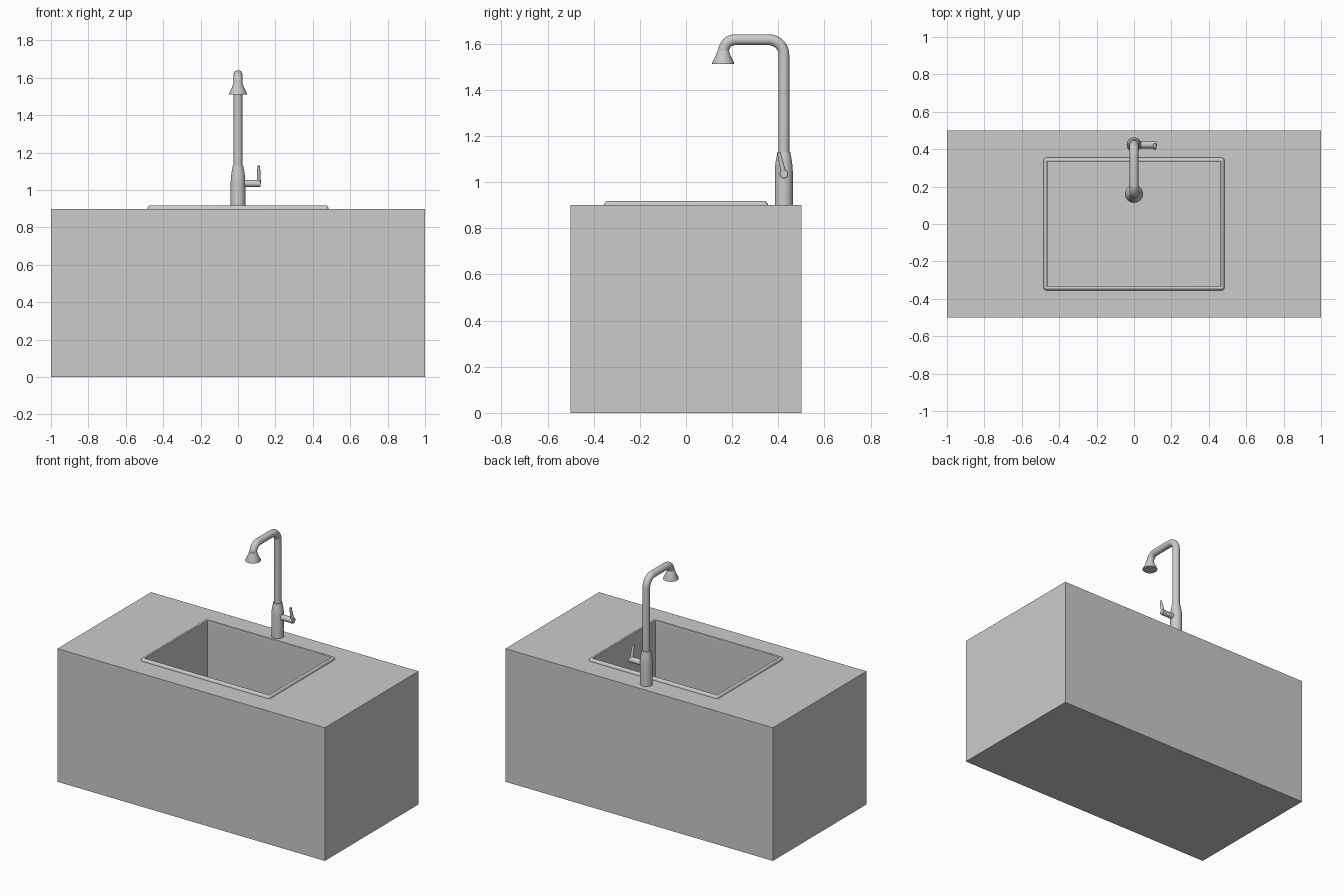
import bpy, bmesh, math
from mathutils import Vector

if "Cube" in bpy.data.objects:
    bpy.data.objects.remove(bpy.data.objects["Cube"])


def finish(name, bm, smooth=True):
    bmesh.ops.recalc_face_normals(bm, faces=bm.faces)
    mesh = bpy.data.meshes.new(name)
    bm.to_mesh(mesh)
    bm.free()
    ob = bpy.data.objects.new(name, mesh)
    bpy.context.collection.objects.link(ob)
    if smooth:
        bpy.ops.object.select_all(action='DESELECT')
        ob.select_set(True)
        bpy.context.view_layer.objects.active = ob
        bpy.ops.object.shade_smooth_by_angle(angle=math.radians(35))
    return ob


def loft(name, rings, closed=False, smooth=True):
    """Join point rings with quads; cap the ends or close into a loop."""
    bm = bmesh.new()
    loops = [[bm.verts.new(p) for p in ring] for ring in rings]
    n = len(loops[0])
    pairs = list(zip(loops, loops[1:]))
    if closed:
        pairs.append((loops[-1], loops[0]))
    else:
        bm.faces.new(loops[0])
        bm.faces.new(loops[-1])
    for a, b in pairs:
        for i in range(n):
            j = (i + 1) % n
            bm.faces.new((a[i], a[j], b[j], b[i]))
    return finish(name, bm, smooth)


def rect(hx, hy, z, r=0.0, steps=4):
    """Rectangle, with rounded corners when r is given."""
    if not r:
        return [(hx, hy, z), (-hx, hy, z), (-hx, -hy, z), (hx, -hy, z)]
    pts = []
    for k, (sx, sy) in enumerate([(1, 1), (-1, 1), (-1, -1), (1, -1)]):
        for i in range(steps + 1):
            a = (k + i / steps) * math.pi / 2
            pts.append((sx * (hx - r) + r * math.cos(a), sy * (hy - r) + r * math.sin(a), z))
    return pts


def circle(r, centre, axis, n=32):
    rot = Vector((0, 0, 1)).rotation_difference(Vector(axis))
    return [Vector(centre) + rot @ Vector((r * math.cos(2 * math.pi * i / n),
                                           r * math.sin(2 * math.pi * i / n), 0)) for i in range(n)]


def turned(name, start, axis, profile):
    """Solid of revolution from (radius, distance along axis) pairs."""
    axis = Vector(axis).normalized()
    return loft(name, [circle(r, Vector(start) + axis * d, axis) for r, d in profile])


# Counter block with the basin sunk into it
loft("counter_with_basin", [rect(1, 0.5, 0), rect(1, 0.5, 0.9),
                            rect(0.465, 0.337, 0.9), rect(0.465, 0.337, 0.42)], smooth=False)

# Rounded rim around the basin: (half x, height, corner radius)
rim = [(0.484, 0.899, 0.016), (0.483, 0.907, 0.015), (0.479, 0.914, 0.011), (0.473, 0.918, 0.006),
       (0.468, 0.918, 0.004), (0.464, 0.915, 0.003), (0.463, 0.909, 0.003), (0.463, 0.899, 0.003)]
loft("sink_rim", [rect(x, x - 0.129, z, r) for x, z, r in rim], closed=True)

# Tap body
TY = 0.424
turned("tap_body", (0, TY, 0.9), (0, 0, 1),
       [(0.039, 0), (0.039, 0.14), (0.038, 0.165), (0.035, 0.19), (0.030, 0.218), (0.028, 0.23)])

# Spout pipe: upright, bend, level run, bend down
R1, R2, SY, TOP = 0.065, 0.05, 0.163, 1.617
path = [((0, TY, 1.1), 90)]
path += [((0, TY - R1 + R1 * math.cos(a), TOP - R1 + R1 * math.sin(a)), math.degrees(a) + 90)
         for a in [math.pi / 2 * i / 8 for i in range(9)]]
path += [((0, SY + R2 + R2 * math.cos(a), TOP - R2 + R2 * math.sin(a)), math.degrees(a) + 90)
         for a in [math.pi / 2 * (1 + i / 8) for i in range(9)]]
rings = []
for c, deg in path:
    t = math.radians(deg)
    side = Vector((0, math.sin(t), -math.cos(t)))
    rings.append([Vector(c) + 0.0235 * (Vector((1, 0, 0)) * math.cos(u) + side * math.sin(u))
                  for u in [2 * math.pi * k / 32 for k in range(32)]])
loft("spout_pipe", rings)

# Flared spray head
turned("spray_head", (0, SY - 0.002, 1.57), (0, 0, -1),
       [(0.0235, 0), (0.028, 0.008), (0.029, 0.015), (0.048, 0.054), (0.048, 0.058)])

# Side handle and tilted lever
turned("handle_stem", (0.02, TY, 1.035), (1, 0, 0),
       [(0.019, 0), (0.019, 0.099), (0.017, 0.101)])
turned("handle_lever", (0.111, TY, 1.035), (0, -0.022, 0.095),
       [(0.011, 0), (0.0105, 0.03), (0.007, 0.096), (0.005, 0.098)])
